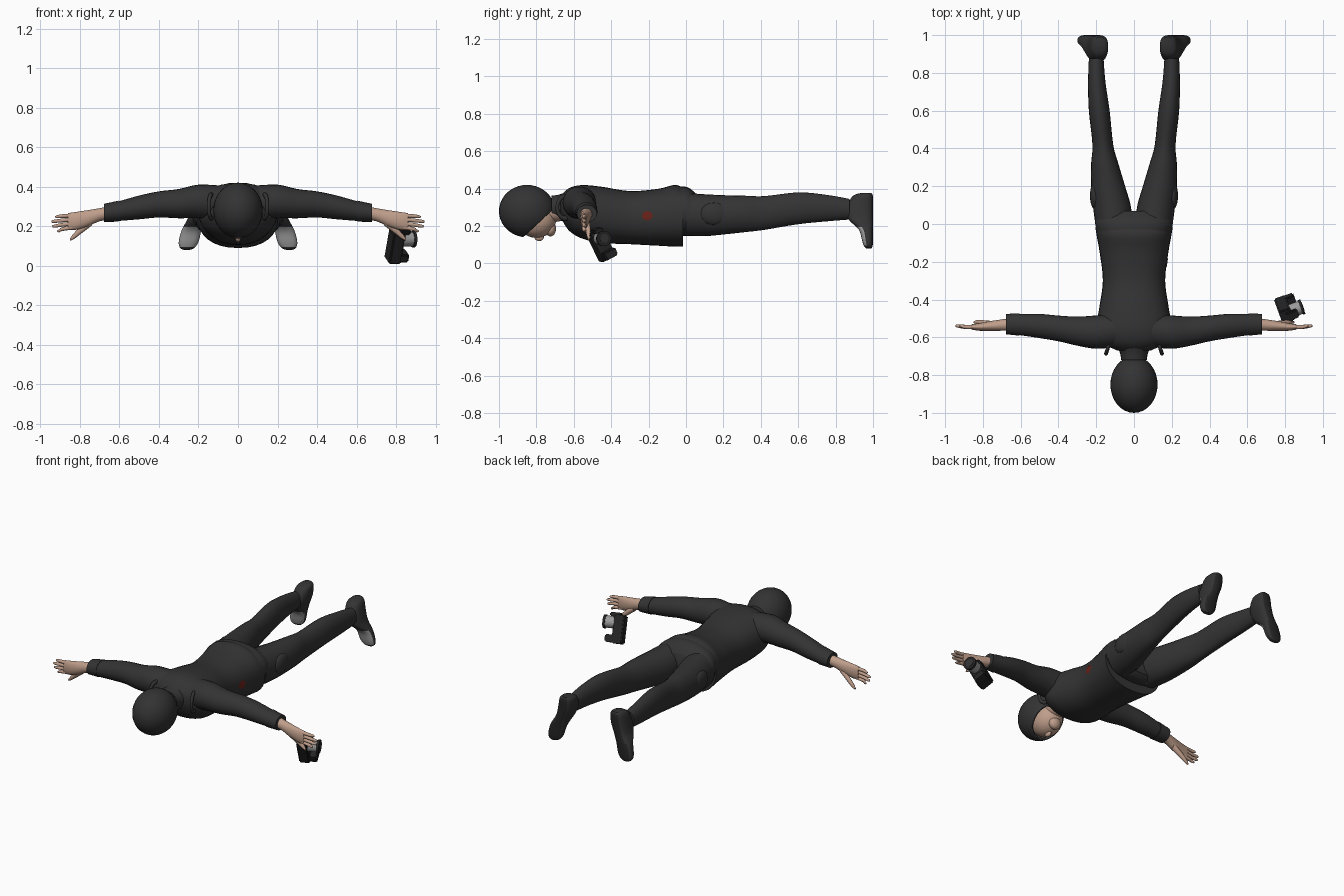
import bpy, bmesh, math
from mathutils import Vector, Matrix

cube = bpy.data.objects.get("Cube")
if cube:
    bpy.data.objects.remove(cube, do_unlink=True)


def material(name, rgb):
    m = bpy.data.materials.new(name)
    m.use_nodes = True
    col = (*rgb, 1)
    m.diffuse_color = col
    m.node_tree.nodes["Principled BSDF"].inputs["Base Color"].default_value = col
    return m


CLOTH = material("charcoal cloth", (0.033, 0.033, 0.034))
BLACK = material("black rubber", (0.018, 0.018, 0.018))
SKIN = material("skin", (0.52, 0.34, 0.255))
GREY = material("light grey", (0.33, 0.33, 0.33))
RED = material("dark red", (0.14, 0.016, 0.01))


def finish(bm, name, *mats, angle=40):
    bmesh.ops.recalc_face_normals(bm, faces=bm.faces)
    me = bpy.data.meshes.new(name)
    bm.to_mesh(me)
    bm.free()
    for m in mats:
        me.materials.append(m)
    me.polygons.foreach_set("use_smooth", [True] * len(me.polygons))
    me.set_sharp_from_angle(angle=math.radians(angle))
    ob = bpy.data.objects.new(name, me)
    bpy.context.collection.objects.link(ob)
    return ob


def smooth_rows(rows, steps=4):
    """Catmull-Rom interpolation between cross-section rows."""
    rows = [Vector(r) for r in rows]
    out = []
    for i in range(len(rows) - 1):
        a, b = rows[max(i - 1, 0)], rows[i]
        c, d = rows[i + 1], rows[min(i + 2, len(rows) - 1)]
        for k in range(steps):
            t = k / steps
            out.append(b + (c - a) * (t / 2) + (a * 2 - b * 5 + c * 4 - d) * (t * t / 2)
                       + (b * 3 - a - c * 3 + d) * (t ** 3 / 2))
    return out + [rows[-1]]


def loft(name, axis, rows, mats, side=1, sides=24, power=1.0, rule=None):
    """Rows hold: position on axis, two centre values, two radii."""
    bm = bmesh.new()
    rings = []
    for s, u, v, ru, rv in smooth_rows(rows):
        ring = []
        for k in range(sides):
            a = math.tau * k / sides
            c, n = math.cos(a), math.sin(a)
            p = u + ru * math.copysign(abs(c) ** power, c)
            q = v + rv * math.copysign(abs(n) ** power, n)
            x, y, z = {"x": (s, p, q), "y": (p, s, q), "z": (p, q, s)}[axis]
            ring.append(bm.verts.new((x * side, y, z)))
        rings.append(ring)
    for a, b in zip(rings, rings[1:]):
        for k in range(sides):
            j = (k + 1) % sides
            bm.faces.new((a[k], a[j], b[j], b[k]))
    bm.faces.new(rings[0])
    bm.faces.new(rings[-1])
    bmesh.ops.recalc_face_normals(bm, faces=bm.faces)
    if rule:
        for f in bm.faces:
            f.normal_update()
            f.material_index = rule(f.calc_center_median(), f.normal)
    return finish(bm, name, *mats)


def ball(name, loc, radii, mat, cut=None):
    bm = bmesh.new()
    bmesh.ops.create_uvsphere(bm, u_segments=32, v_segments=20, radius=1)
    bmesh.ops.transform(bm, matrix=Matrix.Translation(loc) @ Matrix.Diagonal((*radii, 1)), verts=bm.verts)
    if cut:
        bmesh.ops.bisect_plane(bm, geom=bm.verts[:] + bm.edges[:] + bm.faces[:],
                               plane_co=cut[0], plane_no=cut[1], clear_outer=True)
    return finish(bm, name, mat)


# Jacket, collar and trouser seat
jacket = loft("jacket", "y", [
    (-0.67, 0, 0.305, 0.09, 0.055), (-0.63, 0, 0.29, 0.16, 0.11), (-0.56, 0, 0.277, 0.2, 0.142),
    (-0.45, 0, 0.26, 0.185, 0.15), (-0.3, 0, 0.245, 0.165, 0.142), (-0.15, 0, 0.247, 0.182, 0.152),
    (-0.06, 0, 0.255, 0.198, 0.165), (-0.015, 0, 0.247, 0.205, 0.157)], [CLOTH], sides=32, power=0.88)
loft("collar", "y", [(-0.72, 0, 0.3, 0.068, 0.062), (-0.68, 0, 0.3, 0.075, 0.068),
                     (-0.63, 0, 0.3, 0.1, 0.085)], [CLOTH])
loft("trouser_seat", "y", [(-0.06, 0, 0.28, 0.19, 0.13), (0, 0, 0.278, 0.205, 0.132),
                           (0.04, 0, 0.268, 0.2, 0.118), (0.07, 0, 0.262, 0.17, 0.09)], [CLOTH], power=0.9)

# Neck, face and hood
loft("neck", "y", [(-0.77, 0, 0.27, 0.06, 0.06), (-0.62, 0, 0.29, 0.06, 0.055)], [SKIN])
ball("face", (0, -0.8, 0.235), (0.088, 0.105, 0.098), SKIN)
ball("chin", (0, -0.725, 0.185), (0.04, 0.03, 0.04), SKIN)
ball("nose", (0, -0.785, 0.14), (0.014, 0.025, 0.02), SKIN)
hood = ball("hood", (0, -0.85, 0.28), (0.125, 0.15, 0.14), CLOTH, cut=((0, -0.86, 0.15), (0, 0.68, -0.73)))
shell = hood.modifiers.new("thickness", "SOLIDIFY")
shell.thickness = 0.012


def foot_rule(c, n):
    if n.y > 0.8:
        return 1
    return 2 if n.y < -0.35 and 0.095 < c.z < 0.2 else 0


for side, label in ((1, "left"), (-1, "right")):
    # Sleeve and cuff
    loft(label + "_sleeve", "x", [
        (0.08, -0.56, 0.315, 0.09, 0.09), (0.2, -0.572, 0.325, 0.088, 0.085),
        (0.3, -0.567, 0.314, 0.077, 0.074), (0.4, -0.553, 0.31, 0.068, 0.066),
        (0.5, -0.54, 0.295, 0.064, 0.06), (0.6, -0.533, 0.277, 0.056, 0.05),
        (0.665, -0.53, 0.268, 0.05, 0.042)], [CLOTH], side)
    loft(label + "_cuff", "x", [(0.605, -0.532, 0.276, 0.059, 0.053),
                                (0.678, -0.53, 0.267, 0.054, 0.046)], [CLOTH], side)
    # Hand with fingers and thumb
    loft(label + "_hand", "x", [
        (0.64, -0.53, 0.268, 0.034, 0.034), (0.7, -0.535, 0.258, 0.03, 0.033),
        (0.76, -0.54, 0.24, 0.026, 0.041), (0.82, -0.545, 0.227, 0.02, 0.045),
        (0.86, -0.545, 0.224, 0.014, 0.042)], [SKIN], side)
    for i in range(4):
        z = 0.254 - 0.02 * i
        tip = (0.925, 0.945, 0.94, 0.915)[i]
        drop = 0.006 + 0.004 * i
        loft(label + "_finger_" + str(i + 1), "x", [
            (0.83, -0.545, z, 0.012, 0.011), (0.89, -0.545, z - drop / 2, 0.011, 0.01),
            (tip - 0.01, -0.54, z - drop, 0.008, 0.008), (tip, -0.54, z - drop, 0.003, 0.003)],
            [SKIN], side, sides=10)
    loft(label + "_thumb", "x", [
        (0.74, -0.535, 0.225, 0.02, 0.022), (0.79, -0.525, 0.185, 0.015, 0.02),
        (0.83, -0.52, 0.15, 0.011, 0.015), (0.85, -0.52, 0.132, 0.004, 0.006)], [SKIN], side, sides=12)

    # Trouser leg and thigh pocket
    loft(label + "_leg", "y", [
        (0, 0.105, 0.262, 0.1, 0.115), (0.1, 0.118, 0.258, 0.1, 0.112), (0.2, 0.137, 0.26, 0.09, 0.105),
        (0.32, 0.155, 0.265, 0.072, 0.097), (0.42, 0.165, 0.27, 0.055, 0.09),
        (0.6, 0.184, 0.295, 0.055, 0.085), (0.75, 0.197, 0.296, 0.046, 0.071),
        (0.875, 0.2, 0.29, 0.039, 0.055)], [CLOTH], side)
    ball(label + "_thigh_pocket", (0.205 * side, 0.15, 0.265), (0.028, 0.075, 0.06), CLOTH)

    # Shoe with sole and pale instep
    loft(label + "_shoe", "z", [
        (0.378, 0.18, 0.965, 0.025, 0.025), (0.36, 0.182, 0.945, 0.044, 0.054),
        (0.3, 0.19, 0.93, 0.05, 0.07), (0.24, 0.208, 0.933, 0.046, 0.067),
        (0.18, 0.235, 0.962, 0.05, 0.038), (0.12, 0.25, 0.971, 0.05, 0.029),
        (0.09, 0.257, 0.975, 0.036, 0.022), (0.08, 0.259, 0.978, 0.015, 0.012)],
        [CLOTH, BLACK, GREY], side, power=0.8, rule=foot_rule)

    # Shoulder loop
    bpy.ops.mesh.primitive_torus_add(major_segments=28, minor_segments=8, major_radius=0.045, minor_radius=0.01,
                                     location=(0.135 * side, -0.645, 0.3), rotation=(0, math.pi / 2, 0.3 * side))
    loop = bpy.context.object
    loop.name = label + "_shoulder_loop"
    loop.scale = (1.3, 1, 1)
    loop.data.materials.append(CLOTH)
    bpy.ops.object.shade_smooth()

# Stain on the left flank, wrapped to the jacket
bm = bmesh.new()
bmesh.ops.create_circle(bm, cap_ends=True, cap_tris=True, segments=14, radius=0.028)
bmesh.ops.subdivide_edges(bm, edges=bm.edges[:], cuts=2, use_grid_fill=True)
bmesh.ops.transform(bm, matrix=Matrix.Translation((0.2, -0.21, 0.255)) @ Matrix.Rotation(math.pi / 2, 4, "Y"),
                    verts=bm.verts)
stain = finish(bm, "flank_stain", RED)
wrap = stain.modifiers.new("wrap", "SHRINKWRAP")
wrap.target = jacket
wrap.wrap_mode = "ABOVE_SURFACE"
wrap.offset = 0.003

# Handheld camera: parts placed in its own tilted frame
TILT = Matrix.Translation((0.795, -0.455, 0.1)) @ Matrix.Rotation(math.radians(20), 4, "Z") \
    @ Matrix.Rotation(math.radians(27), 4, "X")


def device_box(name, loc, size, mat):
    bm = bmesh.new()
    bmesh.ops.create_cube(bm, size=1)
    bmesh.ops.transform(bm, matrix=TILT @ Matrix.Translation(loc) @ Matrix.Diagonal((*size, 1)), verts=bm.verts)
    bmesh.ops.bevel(bm, geom=bm.edges[:], offset=0.007, segments=2, affect="EDGES")
    finish(bm, name, mat)


def device_tube(name, x, radius, length, mat):
    bm = bmesh.new()
    bmesh.ops.create_cone(bm, cap_ends=True, segments=24, radius1=radius, radius2=radius, depth=length)
    bmesh.ops.transform(bm, matrix=TILT @ Matrix.Translation((x, 0, 0.038))
                        @ Matrix.Rotation(math.pi / 2, 4, "Y"), verts=bm.verts)
    finish(bm, name, mat)


device_box("camera_body", (0, 0, 0), (0.065, 0.085, 0.17), BLACK)
device_box("camera_grip", (0.045, 0.005, -0.058), (0.06, 0.075, 0.045), BLACK)
device_box("camera_viewfinder", (0.03, 0, 0.085), (0.07, 0.05, 0.025), BLACK)
device_tube("camera_lens_barrel", 0.06, 0.036, 0.06, GREY)
device_tube("camera_lens_ring", 0.092, 0.041, 0.014, BLACK)
device_tube("camera_lens_glass", 0.098, 0.024, 0.006, CLOTH)
